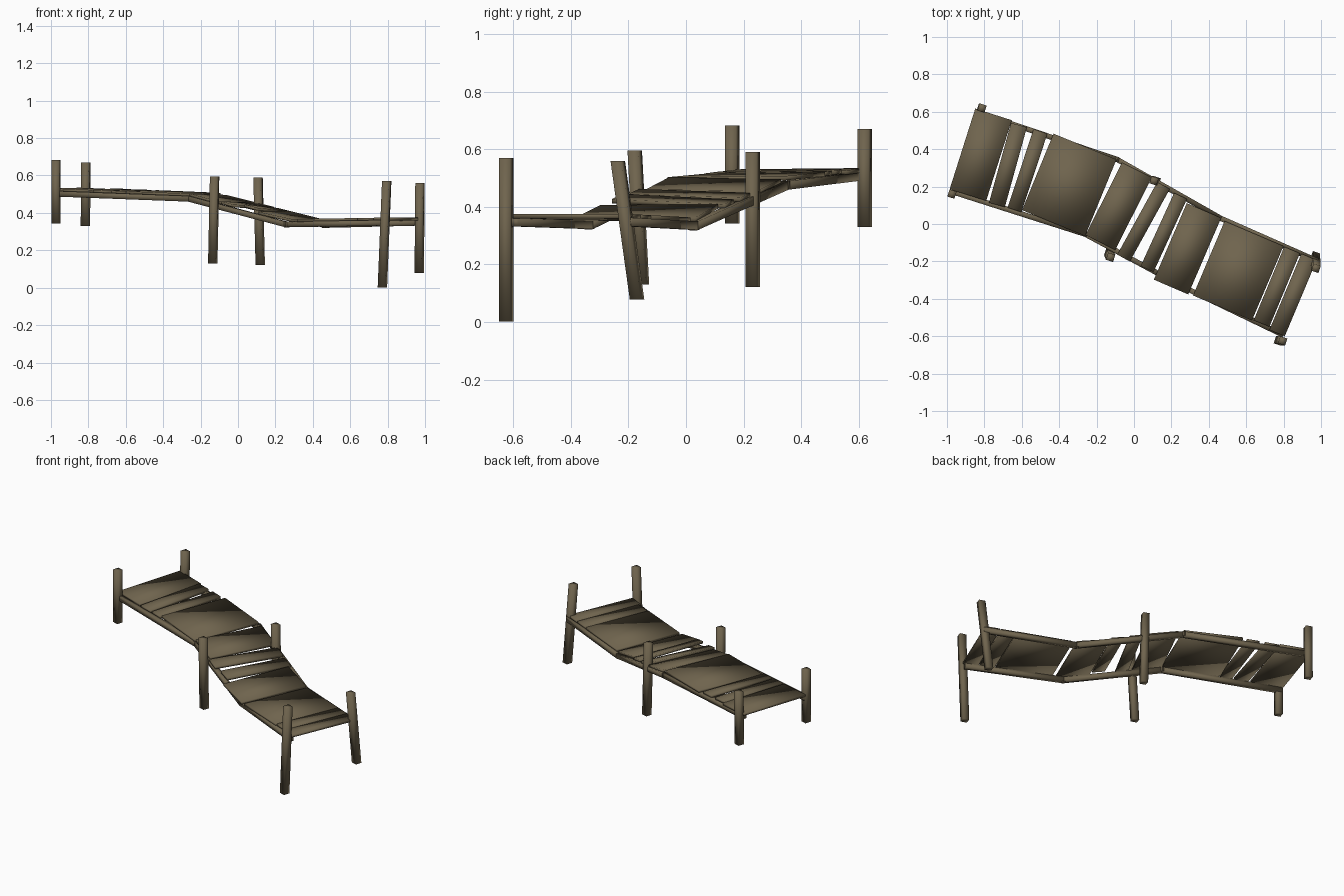
import bpy, bmesh
from mathutils import Vector

if "Cube" in bpy.data.objects:
    bpy.data.objects.remove(bpy.data.objects["Cube"])

wood = bpy.data.materials.new("weathered wood")
wood.diffuse_color = (0.16, 0.128, 0.076, 1)
wood.use_nodes = True
wood.node_tree.nodes["Principled BSDF"].inputs["Base Color"].default_value = wood.diffuse_color


def hexahedron(name, start, end):
    """Smooth-shaded box between two matching rings of four points."""
    bm = bmesh.new()
    a = [bm.verts.new(p) for p in start]
    b = [bm.verts.new(p) for p in end]
    bm.faces.new(a)
    bm.faces.new(b[::-1])
    for i in range(4):
        j = (i + 1) % 4
        bm.faces.new((a[i], b[i], b[j], a[j]))
    bmesh.ops.recalc_face_normals(bm, faces=bm.faces)
    for f in bm.faces:
        f.smooth = True
    me = bpy.data.meshes.new(name)
    bm.to_mesh(me)
    bm.free()
    me.materials.append(wood)
    ob = bpy.data.objects.new(name, me)
    bpy.context.collection.objects.link(ob)


def ring(centre, u, v):
    c = Vector(centre)
    return [c - u - v, c + u - v, c + u + v, c - u + v]


# Posts: bottom and top centres, some leaning
U, V = Vector((0.95, -0.31, 0)), Vector((0.31, 0.95, 0))
posts = [
    ((-0.973, 0.16, 0.342), (-0.973, 0.16, 0.682)),
    ((-0.816, 0.62, 0.330), (-0.813, 0.62, 0.670)),
    ((-0.135, -0.153, 0.130), (-0.125, -0.178, 0.595)),
    ((0.119, 0.231, 0.122), (0.107, 0.231, 0.590)),
    ((0.772, -0.625, 0.002), (0.795, -0.625, 0.570)),
    ((0.969, -0.170, 0.078), (0.973, -0.237, 0.560)),
]
for i, (lo, hi) in enumerate(posts):
    hexahedron(f"post_{i + 1}", ring(lo, U * 0.02, V * 0.02), ring(hi, U * 0.02, V * 0.02))

# Bent rails under the two long edges
rails = {
    "back": [(-0.83, 0.595, 0.506), (-0.09, 0.345, 0.475), (0.465, 0.03, 0.335), (0.975, -0.195, 0.347)],
    "front": [(-0.97, 0.172, 0.502), (-0.26, -0.055, 0.475), (0.26, -0.335, 0.338), (0.79, -0.59, 0.347)],
}
for side, pts in rails.items():
    for i in range(3):
        p, q = Vector(pts[i]), Vector(pts[i + 1])
        d = (q - p).normalized()
        u = d.cross(Vector((0, 0, 1))).normalized() * 0.014
        v = Vector((0, 0, 0.015))
        hexahedron(f"{side}_rail_{i + 1}", ring(p - d * 0.01, u, v), ring(q + d * 0.01, u, v))


def rail_z(side, x):
    pts = rails[side]
    i = 0 if x < pts[1][0] else 1 if x < pts[2][0] else 2
    p, q = pts[i], pts[i + 1]
    return p[2] + (q[2] - p[2]) * (x - p[0]) / (q[0] - p[0])


# Planks: back end x, y, front end x, y, width, lift at back and front
planks = [
    (-0.751, 0.586, -0.888, 0.155, 0.205, 0, 0),
    (-0.615, 0.529, -0.733, 0.102, 0.088, 0.004, 0),
    (-0.500, 0.495, -0.639, 0.075, 0.078, 0.004, 0),
    (-0.262, 0.414, -0.430, 0.005, 0.364, 0.004, 0),
    (0.016, 0.289, -0.180, -0.099, 0.178, 0, 0),
    (0.158, 0.206, -0.056, -0.182, 0.077, 0, 0.004),
    (0.249, 0.150, 0.070, -0.241, 0.076, 0, 0.02),
    (0.374, 0.072, 0.198, -0.337, 0.200, 0, 0),
    (0.642, -0.051, 0.473, -0.449, 0.342, 0, 0),
    (0.845, -0.139, 0.682, -0.532, 0.091, 0, 0),
    (0.936, -0.176, 0.765, -0.583, 0.089, 0, 0),
]
for n, (bx, by, fx, fy, w, lb, lf) in enumerate(planks):
    along = Vector((bx - fx, by - fy, 0)).normalized()
    across = Vector((along.y, -along.x, 0)) * w / 2
    rings = []
    for side, x, y, lift in (("back", bx, by, lb), ("front", fx, fy, lf)):
        base = []
        for s in (-1, 1):
            c = Vector((x, y, 0)) + across * s
            c.z = rail_z(side, c.x) + 0.013 + lift
            base.append(c)
        t = Vector((0, 0, 0.015))
        rings.append([base[0], base[1], base[1] + t, base[0] + t])
    hexahedron(f"plank_{n + 1}", *rings)
